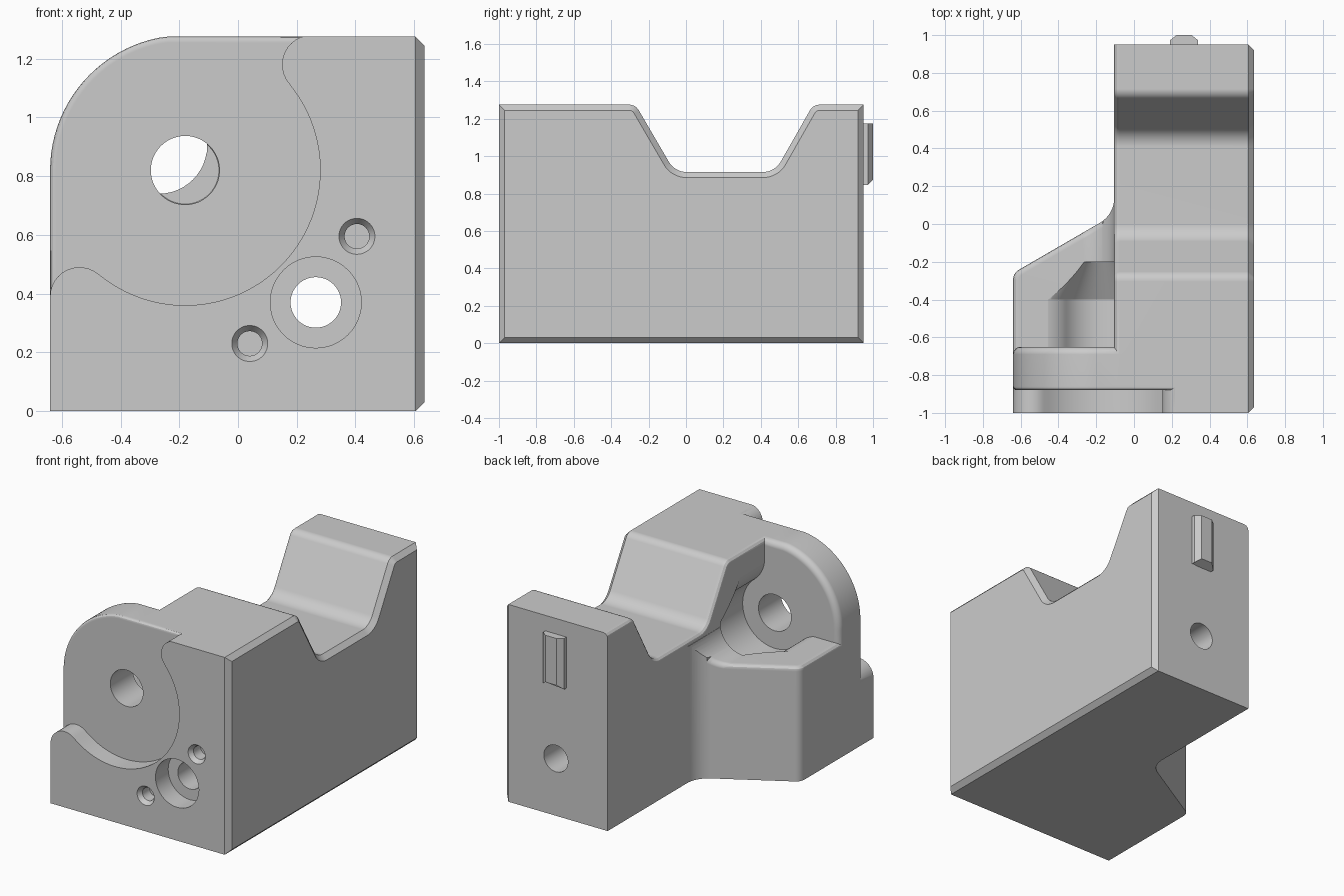
import bpy, bmesh, math
from mathutils import Vector

cube = bpy.data.objects.get("Cube")
if cube:
    bpy.data.objects.remove(cube, do_unlink=True)

grey = bpy.data.materials.new("machined_grey")
grey.use_nodes = True
grey.diffuse_color = (0.6, 0.6, 0.6, 1)
grey.node_tree.nodes["Principled BSDF"].inputs["Base Color"].default_value = (0.6, 0.6, 0.6, 1)

TOP, LEFT, RIGHT, SIDE = 1.275, -0.64, 0.635, -0.105
BORE = Vector((-0.18, 0.82))


def arc(c, r, a0, a1, n=12):
    """Points on an arc, angles in degrees."""
    return [(c[0] + r * math.cos(math.radians(a0 + (a1 - a0) * i / n)),
             c[1] + r * math.sin(math.radians(a0 + (a1 - a0) * i / n))) for i in range(n + 1)]


def rounded(corners, n=8):
    """Outline from (a, b, radius) corners."""
    out = []
    for i, (x, y, r) in enumerate(corners):
        p = Vector((x, y))
        if r == 0:
            out.append((x, y))
            continue
        u = (Vector(corners[i - 1][:2]) - p).normalized()
        v = (Vector(corners[(i + 1) % len(corners)][:2]) - p).normalized()
        half = u.angle(v) / 2
        c = p + (u + v).normalized() * (r / math.sin(half))
        s, e = p + u * (r / math.tan(half)) - c, p + v * (r / math.tan(half)) - c
        a0 = math.degrees(math.atan2(s.y, s.x))
        turn = (math.degrees(math.atan2(e.y, e.x)) - a0 + 180) % 360 - 180
        out += arc(c, r, a0, a0 + turn, n)
    return out


def prism(name, pts, axis, lo, hi, end_scale=1.0, pivot=(0, 0)):
    """Extrude a 2D outline along an axis, optionally scaling the far end."""
    def place(p, d):
        return {"X": (d, p[0], p[1]), "Y": (p[0], d, p[1]), "Z": (p[0], p[1], d)}[axis]
    far = [(pivot[0] + (p[0] - pivot[0]) * end_scale,
            pivot[1] + (p[1] - pivot[1]) * end_scale) for p in pts]
    bm = bmesh.new()
    a = [bm.verts.new(place(p, lo)) for p in pts]
    b = [bm.verts.new(place(p, hi)) for p in far]
    bm.faces.new(a)
    bm.faces.new(b)
    for i in range(len(pts)):
        j = (i + 1) % len(pts)
        bm.faces.new((a[i], a[j], b[j], b[i]))
    bmesh.ops.recalc_face_normals(bm, faces=bm.faces)
    mesh = bpy.data.meshes.new(name)
    bm.to_mesh(mesh)
    bm.free()
    mesh.materials.append(grey)
    ob = bpy.data.objects.new(name, mesh)
    bpy.context.collection.objects.link(ob)
    return ob


def bevel(ob, rule, width, segments):
    """Bevel the edges that a rule picks."""
    bm = bmesh.new()
    bm.from_mesh(ob.data)
    bm.normal_update()
    bmesh.ops.bevel(bm, geom=[e for e in bm.edges if rule(e)], offset=width,
                    segments=segments, profile=0.5, affect="EDGES", clamp_overlap=False)
    bm.to_mesh(ob.data)
    bm.free()


def combine(ob, other, operation):
    mod = ob.modifiers.new("combine", "BOOLEAN")
    mod.operation, mod.object, mod.solver = operation, other, "EXACT"
    bpy.context.view_layer.objects.active = ob
    bpy.ops.object.modifier_apply(modifier=mod.name)
    bpy.data.objects.remove(other, do_unlink=True)


def at(e, k, value):
    return all(abs(v.co[k] - value) < 1e-4 for v in e.verts)


def drill(ob, x, z, r0, r1, y0, y1):
    combine(ob, prism("drill", arc((x, z), r0, 0, 360, 48)[:-1], "Y", y0, y1, r1 / r0, (x, z)),
            "DIFFERENCE")


def flared(radius, offset, small, start, box):
    """Round pocket whose two ends roll outward, symmetric about the diagonal."""
    c = BORE + Vector(offset)
    a = math.degrees(math.atan2(-offset[1], -offset[0]))
    first = arc(c, small, start, a)
    main = arc(BORE, radius, a - 180, 90 - a, 48)
    mirror = [(BORE.x - (p[1] - BORE.y), BORE.y - (p[0] - BORE.x)) for p in reversed(first)]
    return first + main[1:-1] + mirror + box


# Main block with the saddle notch
body = prism("clamp_body", rounded([
    (-1, 0, 0), (0.95, 0, 0), (0.95, TOP, 0), (0.68, TOP, 0.06), (0.475, 0.915, 0.11),
    (-0.06, 0.915, 0.11), (-0.27, TOP, 0.06), (-1, TOP, 0)]), "X", SIDE, RIGHT)
bevel(body, lambda e: at(e, 0, RIGHT), 0.03, 1)
bevel(body, lambda e: at(e, 0, SIDE) and min(v.co.z for v in e.verts) > 0.5, 0.03, 3)

# Side wing with a filleted shelf
wing = prism("wing", rounded([
    (LEFT, -0.8, 0), (LEFT, -0.26, 0.06), (SIDE, 0.05, 0.15), (SIDE, 0.2, 0),
    (0, 0.2, 0), (0, -0.8, 0)]), "Z", 0, 0.88)
shelf = arc((-0.27, 0.905), 0.165, 0, -90) + [(-0.9, 0.74), (-0.9, 1.2), (SIDE, 1.2)]
combine(wing, prism("shelf_cut", shelf, "Y", -1.2, 0.6), "DIFFERENCE")


def shelf_rim(e):
    if len(e.link_faces) != 2 or max(v.co.z for v in e.verts) > 0.78:
        return False
    side, up = sorted(e.link_faces, key=lambda f: f.normal.z)
    return (abs(side.normal.z) < 0.01 and up.normal.z > 0.2
            and (side.normal.x < -0.3 or side.normal.y > 0.3) and side.normal.y > -0.5)


bevel(wing, shelf_rim, 0.03, 3)
combine(body, wing, "UNION")

# Lower front lip
lip = prism("lip", [(LEFT, 0), (0, 0), (0, 0.6), (LEFT, 0.6)], "Y", -1, -0.84)
combine(body, lip, "UNION")

# Front seat and rear clearance pocket
seat = flared(0.46, (-0.36, -0.43), 0.1, 180, [(0.25, 1.5), (-0.8, 1.5), (-0.8, 0.39)])
combine(body, prism("seat_cut", seat, "Y", -1.2, -0.85), "DIFFERENCE")
rear = flared(0.23, (-0.33, -0.268), 0.195, 90, [(-0.51, 1.14)])
combine(body, prism("rear_cut", rear, "Y", -0.7, -0.4), "DIFFERENCE")
combine(body, prism("rear_taper", rear, "Y", -0.401, -0.2, 0.5, BORE), "DIFFERENCE")

# Round-cornered bearing plate
plate = prism("plate", [(0.4, 0), (0.4, TOP)] + arc(BORE, 0.46, 90, 180, 24)[:-1]
              + [(LEFT, BORE.y), (LEFT, 0)], "Y", -0.88, -0.65)
for v in plate.data.vertices:
    v.co.z = min(v.co.z, TOP)


def plate_rim(y):
    return lambda e: at(e, 1, y) and not at(e, 2, 0) and not at(e, 0, 0.4)


bevel(plate, plate_rim(-0.65), 0.04, 4)
bevel(plate, plate_rim(-0.88), 0.02, 3)
combine(body, plate, "UNION")

# Bore, counterbored through hole and two countersunk blind holes
drill(body, BORE.x, BORE.y, 0.117, 0.117, -1.1, -0.5)
drill(body, 0.265, 0.37, 0.155, 0.155, -1.1, -0.87)
drill(body, 0.265, 0.37, 0.086, 0.086, -1.1, 1.1)
for x, z in ((0.405, 0.595), (0.04, 0.23)):
    drill(body, x, z, 0.042, 0.042, -1.1, -0.9)
    drill(body, x, z, 0.062, 0.04, -1.001, -0.97)

# Locating key on the rear face
key = prism("locating_key", [(0.19, 0.94), (0.34, 0.94), (0.34, 0.972), (0.305, 1),
                             (0.225, 1), (0.19, 0.972)], "Z", 0.845, 1.175)
for v in key.data.vertices:
    if v.co.y > 0.99 and v.co.z < 1:
        v.co.z += 0.028

# Smooth the rounded surfaces, keeping flat faces flat and edges sharp
bpy.ops.object.select_all(action="DESELECT")
body.select_set(True)
bpy.context.view_layer.objects.active = body
bpy.ops.object.shade_smooth_by_angle(angle=math.radians(28))
weighted = body.modifiers.new("flat_faces", "WEIGHTED_NORMAL")
weighted.keep_sharp = True
